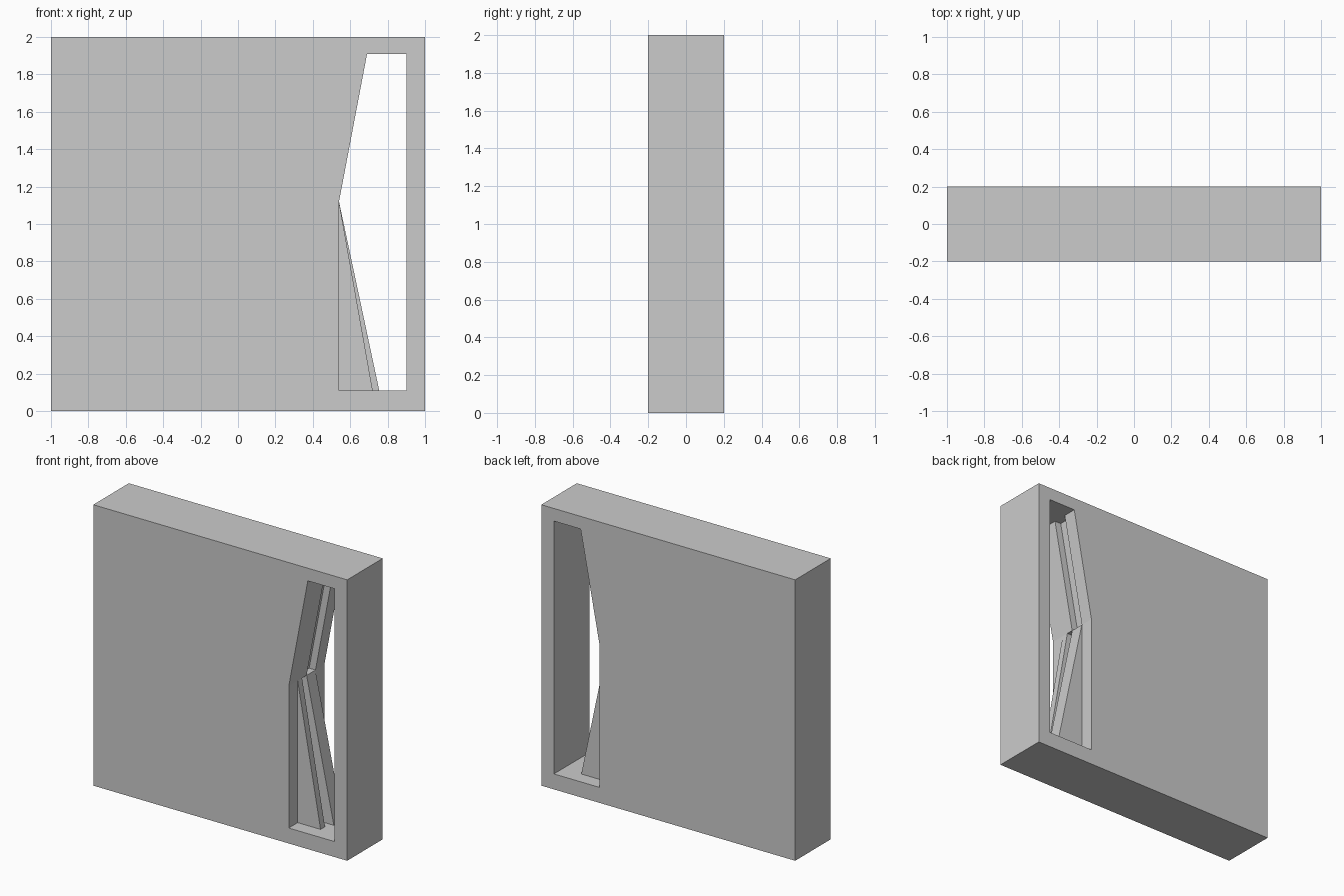
import bpy
import bmesh

if "Cube" in bpy.data.objects:
    bpy.data.objects.remove(bpy.data.objects["Cube"])

# Outline points of the opening (x, z)
RIGHT, LEFT = 0.9, 0.54
BOTTOM, TOP, WAIST = 0.11, 1.91, 1.12
UPPER = 0.69          # left edge at the top of the opening
GROOVE = 0.05         # depth of the tracks in the slanted jamb


def make_object(name, bm):
    bmesh.ops.recalc_face_normals(bm, faces=bm.faces[:])
    mesh = bpy.data.meshes.new(name)
    bm.to_mesh(mesh)
    bm.free()
    obj = bpy.data.objects.new(name, mesh)
    bpy.context.collection.objects.link(obj)
    return obj


def prism(name, profile, y0, y1):
    """Extrude an x-z outline between two depths."""
    bm = bmesh.new()
    face = bm.faces.new([bm.verts.new((x, y0, z)) for x, z in profile])
    ext = bmesh.ops.extrude_face_region(bm, geom=[face])
    verts = [v for v in ext["geom"] if isinstance(v, bmesh.types.BMVert)]
    bmesh.ops.translate(bm, vec=(0, y1 - y0, 0), verts=verts)
    return make_object(name, bm)


def opening(foot, up_cut=0.0, low_cut=0.0):
    """Opening outline: foot is the left edge at the floor, cuts are groove depths."""
    pts = [(RIGHT, BOTTOM), (RIGHT, TOP), (UPPER - up_cut, TOP),
           (LEFT - up_cut, WAIST)]
    if up_cut != low_cut:
        pts.append((LEFT - low_cut, WAIST))
    pts.append((foot - low_cut, BOTTOM))
    return pts


# Slab
wall = prism("wall_panel", [(-1, 0), (1, 0), (1, 2), (-1, 2)], -0.2, 0.2)

# Layers of the opening from front to back: y range and outline
layers = [
    (-0.25, -0.10, opening(LEFT)),                  # front recess
    (-0.10, -0.05, opening(0.72)),                  # front triangular fin
    (-0.05, 0.00, opening(0.72, 0, GROOVE)),        # lower track
    (0.00, 0.10, opening(0.755, GROOVE, 0)),        # rear fin and upper track
    (0.10, 0.25, opening(LEFT)),                    # back recess
]
cutters = []
for i, (y0, y1, outline) in enumerate(layers):
    cutter = prism(f"opening_cutter_{i}", outline, y0 - 0.0005, y1 + 0.0005)
    cutter.hide_render = True
    cutters.append(cutter)
    mod = wall.modifiers.new(f"cut_{i}", "BOOLEAN")
    mod.operation = "DIFFERENCE"
    mod.solver = "EXACT"
    mod.object = cutter

# Bake the cuts and remove the cutters
bpy.context.view_layer.update()
graph = bpy.context.evaluated_depsgraph_get()
baked = bpy.data.meshes.new_from_object(wall.evaluated_get(graph))
wall.modifiers.clear()
wall.data = baked
for cutter in cutters:
    bpy.data.objects.remove(cutter)
